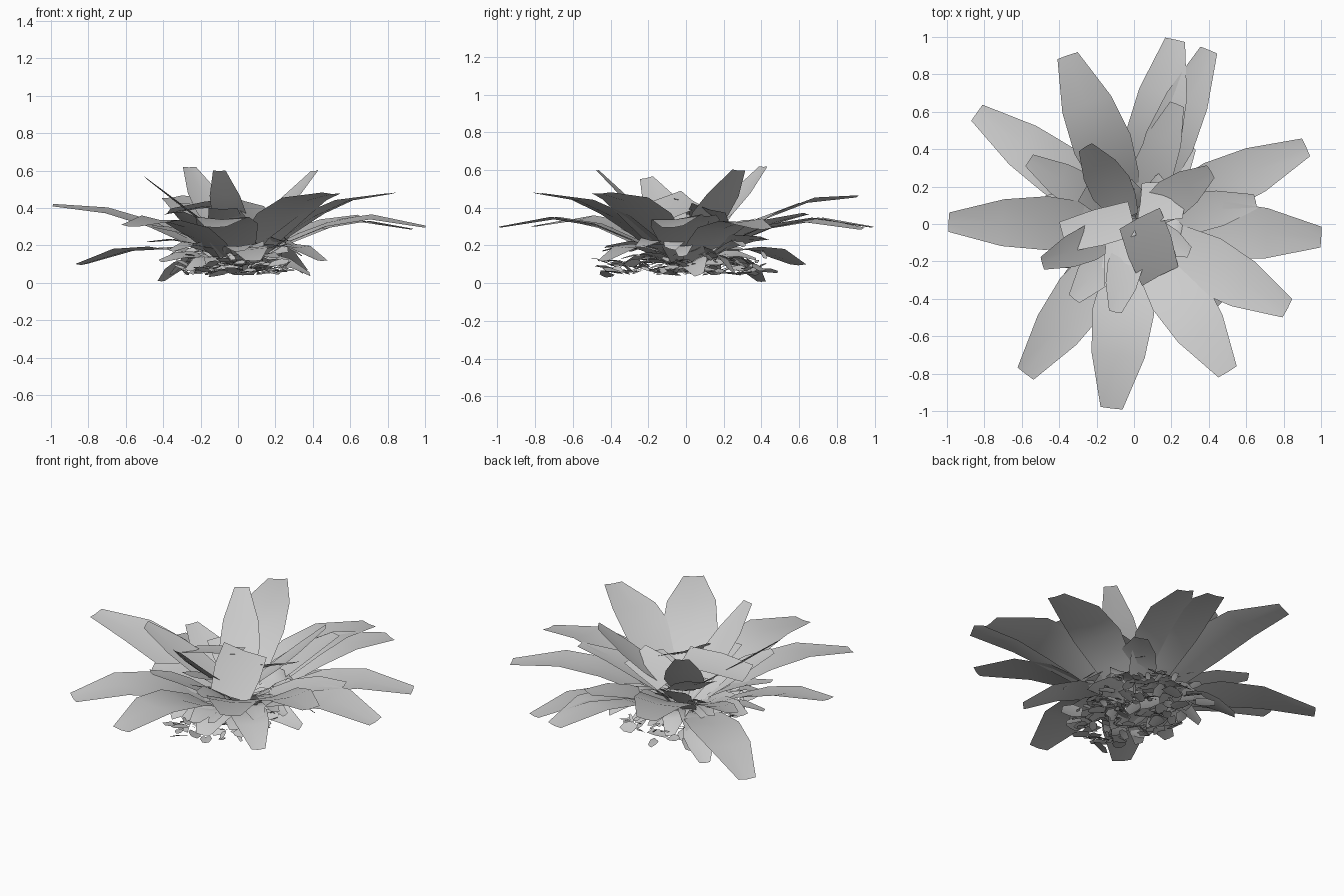
import bpy, math, random
from mathutils import Vector

cube = bpy.data.objects.get("Cube")
if cube:
    bpy.data.objects.remove(cube, do_unlink=True)
random.seed(7)

grey = bpy.data.materials.new("leaf_grey")
grey.use_nodes = True
grey.diffuse_color = (0.6, 0.6, 0.6, 1)
grey.node_tree.nodes["Principled BSDF"].inputs["Base Color"].default_value = (0.6, 0.6, 0.6, 1)

# Width along a leaf: (position, share of the full width)
BLADE = [(0, 0.45), (0.2, 0.8), (0.42, 1), (0.68, 0.87), (1, 0.36)]
STUB = [(0, 0.75), (0.5, 1), (1, 0.55)]
BLUNT = [(0, 0.95), (0.5, 1), (1, 0.85)]


def make_object(name, verts, faces):
    mesh = bpy.data.meshes.new(name)
    mesh.from_pydata(verts, [], faces)
    mesh.materials.append(grey)
    for poly in mesh.polygons:
        poly.use_smooth = True
    obj = bpy.data.objects.new(name, mesh)
    bpy.context.scene.collection.objects.link(obj)


def blade(base, tip, width, lift, roll=0.0, outline=BLADE, cup=0.05):
    """One leaf: a bent strip, three points across, arched by lift."""
    base, tip = Vector(base), Vector(tip)
    middle = (base + tip) / 2 + Vector((0, 0, lift))
    along = (tip - base).normalized()
    side = along.cross(Vector((0, 0, 1))).normalized()
    up = side.cross(along)
    side = side * math.cos(roll) + up * math.sin(roll)
    verts = []
    for t, share in outline:
        centre = base * (1 - t) ** 2 + middle * 2 * t * (1 - t) + tip * t * t
        half = width * share / 2
        verts += [centre - side * half,
                  centre - up * cup * width * share,
                  centre + side * half]
    faces = []
    for row in range(len(outline) - 1):
        for col in range(2):
            a = row * 3 + col
            faces.append((a, a + 1, a + 4, a + 3))
    return verts, faces


def leaf_ring(name, specs, start, base_z):
    """Leaves running outward from a small circle round the centre."""
    for i, (x, y, z, width, lift, roll) in enumerate(specs):
        r = math.hypot(x, y)
        base = (x / r * start, y / r * start, base_z)
        make_object(f"{name}_{i + 1}", *blade(base, (x, y, z), width, lift, roll))


# Long outer leaves: tip x, y, z, width, arch, roll
leaf_ring("outer_leaf", [
    (1.0, -0.07, 0.30, 0.31, 0.26, -0.1),
    (0.92, 0.41, 0.29, 0.29, 0.24, -0.05),
    (0.40, 0.93, 0.29, 0.27, 0.24, -0.1),
    (0.22, 0.985, 0.30, 0.30, 0.25, 0.0),
    (-0.355, 0.90, 0.46, 0.32, 0.21, 0.12),
    (-0.84, 0.595, 0.10, 0.29, 0.18, 0.0),
    (-0.99, 0.01, 0.415, 0.29, 0.16, 0.13),
    (-0.58, -0.80, 0.305, 0.30, 0.24, 0.1),
    (-0.12, -0.985, 0.30, 0.33, 0.26, 0.0),
    (0.50, -0.79, 0.48, 0.32, 0.20, 0.05),
    (0.82, -0.45, 0.48, 0.31, 0.20, -0.05)], 0.09, 0.11)

# Shorter leaves between the long ones
leaf_ring("middle_leaf", [
    (0.23, 0.64, 0.37, 0.22, 0.08, 0.1),
    (0.65, 0.12, 0.36, 0.22, 0.10, -0.1),
    (-0.56, 0.34, 0.34, 0.21, 0.08, 0.1),
    (-0.45, -0.20, 0.30, 0.22, 0.08, 0.2),
    (-0.32, -0.40, 0.38, 0.20, 0.06, 0.0),
    (0.45, -0.44, 0.12, 0.22, 0.17, 0.0),
    (0.08, -0.46, 0.12, 0.24, 0.15, 0.0),
    (-0.48, 0.12, 0.22, 0.20, 0.10, 0.0),
    (0.30, 0.42, 0.24, 0.22, 0.08, 0.2)], 0.06, 0.13)

# Steep leaves at the heart
leaf_ring("heart_leaf", [
    (-0.10, -0.47, 0.60, 0.19, -0.03, 0.0),
    (0.41, 0.28, 0.60, 0.22, -0.02, 0.1),
    (-0.26, 0.41, 0.62, 0.23, -0.03, 0.0),
    (-0.49, -0.21, 0.56, 0.20, 0.0, 0.25)], 0.04, 0.22)

# Broad blunt leaves crossing over the centre: base, tip, width, roll
for i, (base, tip, width, roll) in enumerate([
        ((0.03, 0.03, 0.45), (0.14, -0.28, 0.31), 0.27, 0.35),
        ((-0.01, 0.03, 0.43), (-0.38, -0.07, 0.38), 0.20, -0.2),
        ((0.03, 0.12, 0.30), (0.27, 0.12, 0.40), 0.22, 0.3),
        ((-0.06, -0.06, 0.28), (-0.08, -0.34, 0.40), 0.18, 0.0),
        ((-0.05, 0.10, 0.26), (-0.25, 0.20, 0.40), 0.22, 0.2)]):
    make_object(f"centre_leaf_{i + 1}", *blade(base, tip, width, 0.02, roll, BLUNT))

# Drooping leaves underneath
for i in range(20):
    angle = math.tau * i / 20 + random.uniform(-0.15, 0.15)
    reach = random.uniform(0.32, 0.46)
    c, s = math.cos(angle), math.sin(angle)
    make_object(f"lower_leaf_{i + 1}", *blade(
        (c * 0.07, s * 0.07, 0.10), (c * reach, s * reach, random.uniform(0.04, 0.2)),
        random.uniform(0.12, 0.19), random.uniform(0.08, 0.24),
        random.uniform(-0.5, 0.5)))
make_object("hanging_leaf", *blade((-0.2, 0.22, 0.14), (-0.41, 0.40, 0.01), 0.17, 0.05))

# Short young leaves packed round the stem
for i in range(14):
    angle = math.tau * i / 14 + random.uniform(-0.2, 0.2)
    reach = random.uniform(0.22, 0.34)
    c, s = math.cos(angle), math.sin(angle)
    make_object(f"young_leaf_{i + 1}", *blade(
        (c * 0.03, s * 0.03, 0.13), (c * reach, s * reach, random.uniform(0.16, 0.32)),
        random.uniform(0.11, 0.17), 0.05, random.uniform(-0.6, 0.6)))

# Withered scraps around the foot
verts, faces = [], []
for i in range(160):
    angle, r = random.uniform(0, math.tau), math.sqrt(random.random())
    base = Vector((0.28 * r * math.cos(angle) - 0.02, 0.43 * r * math.sin(angle),
                   0.055 + 0.08 * random.random() ** 1.3))
    turn, size = random.uniform(0, math.tau), random.uniform(0.04, 0.12)
    tip = base + Vector((math.cos(turn) * size, math.sin(turn) * size,
                         random.uniform(-0.02, 0.04)))
    v, f = blade(base, tip, size * random.uniform(0.35, 0.8), 0.008,
                 random.uniform(-0.6, 0.6), STUB)
    faces += [tuple(k + len(verts) for k in face) for face in f]
    verts += v
make_object("withered_scraps", verts, faces)
